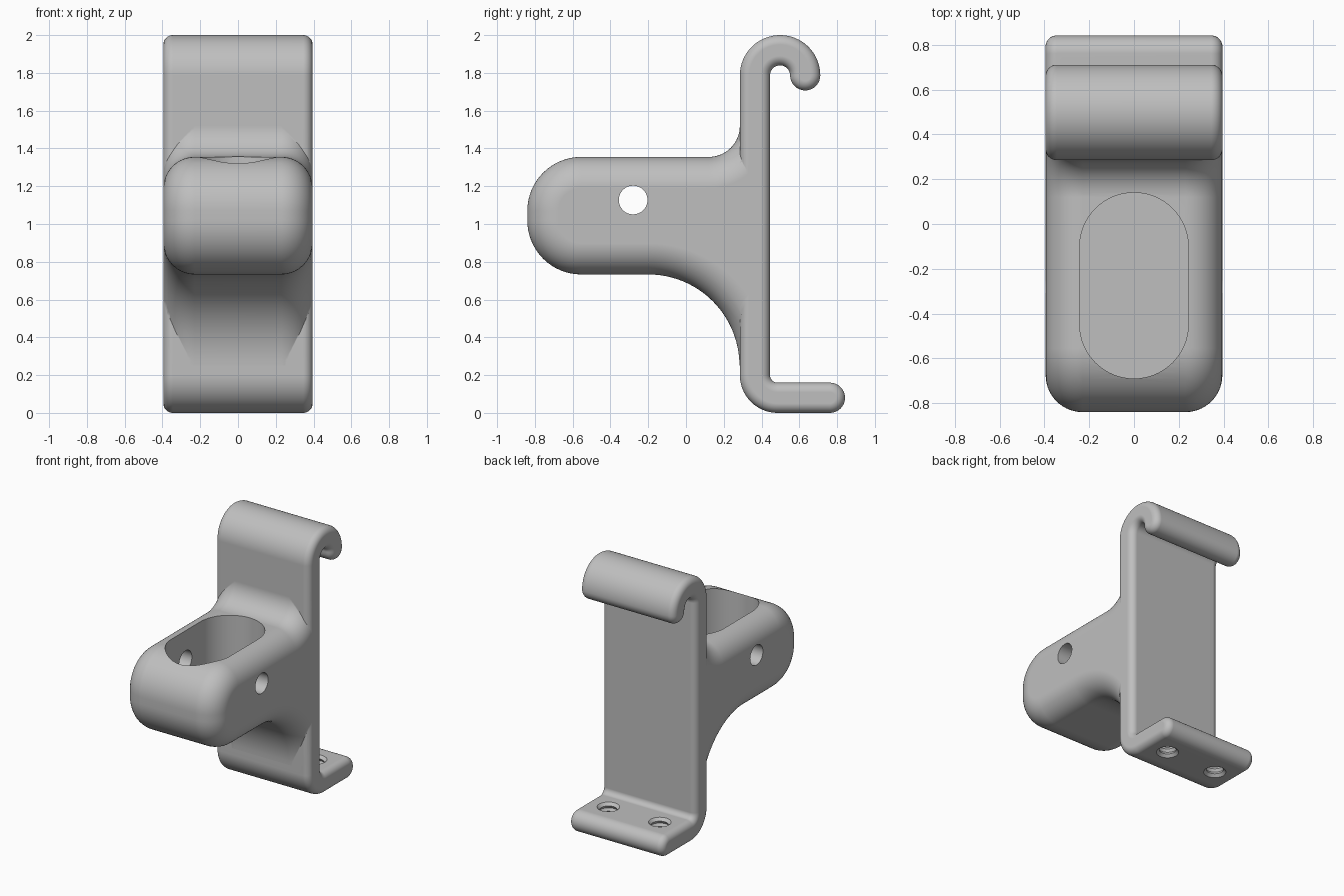
import bpy, bmesh
from math import sin, cos, pi, acos, radians

cube = bpy.data.objects.get("Cube")
if cube:
    bpy.data.objects.remove(cube, do_unlink=True)

grey = bpy.data.materials.new("plain grey")
grey.use_nodes = True
colour = (0.52, 0.52, 0.52, 1)
grey.diffuse_color = colour
grey.node_tree.nodes["Principled BSDF"].inputs["Base Color"].default_value = colour


def arc(cy, cz, r, a0, a1, n=16):
    """Points on an arc in the side plane, angles in degrees."""
    angles = [radians(a0 + (a1 - a0) * i / n) for i in range(n + 1)]
    return [(cy + r * cos(a), cz + r * sin(a)) for a in angles]


def loft(name, rings):
    """Skin a list of matching point rings and cap both ends."""
    bm = bmesh.new()
    loops = [[bm.verts.new(p) for p in ring] for ring in rings]
    for a, b in zip(loops, loops[1:]):
        for i in range(len(a)):
            j = (i + 1) % len(a)
            bm.faces.new((a[i], a[j], b[j], b[i]))
    bm.faces.new(loops[0])
    bm.faces.new(loops[-1])
    bmesh.ops.recalc_face_normals(bm, faces=bm.faces)
    mesh = bpy.data.meshes.new(name)
    bm.to_mesh(mesh)
    bm.free()
    obj = bpy.data.objects.new(name, mesh)
    mesh.materials.append(grey)
    bpy.context.collection.objects.link(obj)
    return obj


def rounded_slab(name, section, half, r, n):
    """Extrude a side section along x, shrinking it to round the edges."""
    steps = [i / n * pi / 2 for i in range(n + 1)]
    side = [(half - r + r * sin(a), r * (1 - cos(a))) for a in steps]
    layers = [(-x, d) for x, d in reversed(side)] + side
    return loft(name, [[(x, y, z) for y, z in section(d)] for x, d in layers])


def combine(target, tool, operation):
    """Apply a boolean and discard the tool."""
    mod = target.modifiers.new("join", "BOOLEAN")
    mod.object, mod.operation, mod.solver = tool, operation, "EXACT"
    bpy.context.view_layer.objects.active = target
    bpy.ops.object.modifier_apply(modifier=mod.name)
    bpy.data.objects.remove(tool, do_unlink=True)


# Wall plate with hook on top and foot below: one strip of even thickness
T = 0.08


def strip_section(d):
    h = T - d
    hook_y, hook_z, hook_r = 0.498, 1.787, 0.133
    foot_y, foot_z, foot_r = 0.485, 0.2, 0.12
    front = arc(foot_y, foot_z, foot_r + h, 270, 180)
    front += arc(hook_y, hook_z, hook_r + h, 180, 0, 32)
    tip = arc(hook_y + hook_r, hook_z, h, 0, -180)[1:]
    back = arc(hook_y, hook_z, hook_r - h, 0, 180, 24)[1:]
    back += arc(foot_y, foot_z, foot_r - h, 180, 270)
    end = arc(0.762, T, h, 90, -90)
    return front + tip + back + end


bracket = rounded_slab("bracket", strip_section, 0.395, 0.05, 8)


# Arm with concave fillets flowing into the plate
def arm_section(d):
    back, r = 0.36, 0.285 - d
    top_y, top_z, top_r = 0.12, 1.52, 0.165 + d
    low_y, low_z, low_r = -0.2, 0.25, 0.483 + d
    top_end = -acos(min(1, (back - top_y) / top_r)) * 180 / pi
    low_end = acos(min(1, (back - low_y) / low_r)) * 180 / pi
    pts = arc(top_y, top_z, top_r, top_end, -90)
    pts += arc(-0.555, 1.07, r, 90, 180)
    pts += arc(-0.555, 1.018, r, 180, 270)
    pts += arc(low_y, low_z, low_r, 90, low_end, 24)
    return pts + [(back + 0.01, pts[-1][1]), (back + 0.01, pts[0][1])]


arm = rounded_slab("arm", arm_section, 0.3945, 0.165, 14)

# Stadium-shaped pocket in the arm
R = 0.243
outline = arc(0, 0.14 - R, R, 0, 180, 32) + arc(0, -0.69 + R, R, 180, 360, 32)
combine(arm, loft("pocket_cutter", [[(x, y, z) for x, y in outline]
                                    for z in (0.89, 1.6)]), "DIFFERENCE")

# Cross hole through both pocket walls
ring = arc(-0.28, 1.127, 0.076, 0, 360, 40)[:-1]
combine(arm, loft("pin_cutter", [[(x, y, z) for y, z in ring]
                                 for x in (-0.6, 0.6)]), "DIFFERENCE")
combine(bracket, arm, "UNION")

# Threaded screw holes in the foot, countersunk on both faces
levels = [(-0.02, 0.085), (0, 0.078), (0.02, 0.058)]
levels += [(0.02 + 0.02 * i, 0.07 if i % 2 else 0.058) for i in range(1, 6)]
levels += [(0.14, 0.058), (0.16, 0.078), (0.18, 0.085)]
for side in (-1, 1):
    rings = [[(x, y, z) for x, y in arc(side * 0.215, 0.62, r, 0, 360, 32)[:-1]]
             for z, r in levels]
    combine(bracket, loft("screw_cutter", rings), "DIFFERENCE")

# Smooth shading with crisp rims
bpy.ops.object.select_all(action="DESELECT")
bracket.select_set(True)
bpy.context.view_layer.objects.active = bracket
bpy.ops.object.shade_smooth_by_angle(angle=radians(35))
weighted = bracket.modifiers.new("even_shading", "WEIGHTED_NORMAL")
weighted.keep_sharp = True
